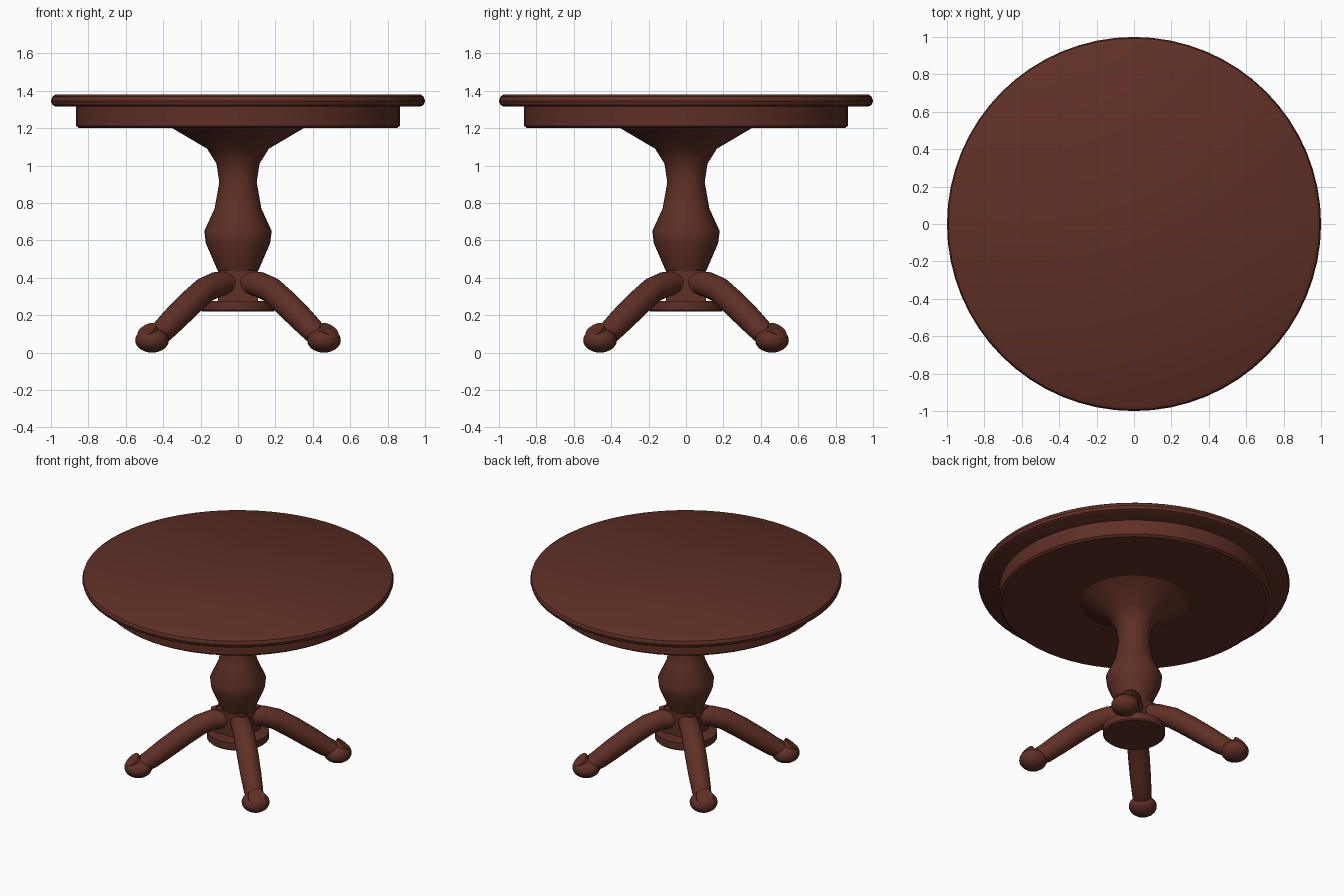
import bpy, math
from mathutils import Vector

cube = bpy.data.objects.get("Cube")
if cube:
    bpy.data.objects.remove(cube, do_unlink=True)

wood = bpy.data.materials.new("dark red wood")
wood.use_nodes = True
colour = (0.115, 0.029, 0.019, 1)
wood.diffuse_color = colour
wood.node_tree.nodes["Principled BSDF"].inputs["Base Color"].default_value = colour


def finish(obj, angle=35):
    obj.data.materials.clear()
    obj.data.materials.append(wood)
    bpy.ops.object.select_all(action="DESELECT")
    obj.select_set(True)
    bpy.context.view_layer.objects.active = obj
    bpy.ops.object.shade_smooth_by_angle(angle=math.radians(angle))


def skin(name, rings, angle=35):
    """Join equal rings of points into a closed, capped tube."""
    n = len(rings[0])
    verts = [p for ring in rings for p in ring]
    faces = [(k * n + i, k * n + (i + 1) % n, (k + 1) * n + (i + 1) % n, (k + 1) * n + i)
             for k in range(len(rings) - 1) for i in range(n)]
    faces += [tuple(reversed(range(n))), tuple(range(len(verts) - n, len(verts)))]
    mesh = bpy.data.meshes.new(name)
    mesh.from_pydata(verts, [], faces)
    obj = bpy.data.objects.new(name, mesh)
    bpy.context.collection.objects.link(obj)
    finish(obj, angle)


def lathe(name, profile, n, angle=35):
    """Turn a bottom-to-top (radius, height) profile about z."""
    turn = [math.tau * i / n for i in range(n)]
    skin(name, [[(r * math.cos(a), r * math.sin(a), z) for a in turn] for r, z in profile], angle)


# Top, apron and turned pedestal
lathe("table_top", [(0.975, 1.315), (0.993, 1.325), (1, 1.345), (0.993, 1.368), (0.975, 1.38)], 64)
lathe("apron", [(0.85, 1.2), (0.865, 1.212), (0.865, 1.32)], 64)
lathe("pedestal", [(0.105, 0.43), (0.172, 0.585), (0.18, 0.65), (0.125, 0.77), (0.1, 0.91),
                   (0.115, 1.01), (0.165, 1.09), (0.36, 1.205)], 32, 50)

# Square block that holds the legs, on a round base
bpy.ops.mesh.primitive_cube_add(size=1, location=(0, 0, 0.355))
block = bpy.context.object
block.name = "leg_block"
block.scale = (0.212, 0.212, 0.17)
finish(block)
lathe("base_disc", [(0.192, 0.22), (0.2, 0.228), (0.2, 0.275)], 32)

# Curved legs on the diagonals; each tip curls up out of a rounded foot
path = [(0.08, 0.372), (0.16, 0.365), (0.25, 0.335), (0.36, 0.265), (0.48, 0.18),
        (0.57, 0.115), (0.62, 0.09), (0.66, 0.088), (0.69, 0.123)]
radii = [0.065, 0.067, 0.069, 0.07, 0.068, 0.063, 0.058, 0.056, 0.056]
sides = 20
for side, label in enumerate(("back_left", "back_right", "front_right", "front_left")):
    a = math.pi / 4 + side * math.pi / 2
    out = Vector((math.cos(a), math.sin(a), 0))
    across = Vector((-math.sin(a), math.cos(a), 0))
    centres = [out * r + Vector((0, 0, z)) for r, z in path]
    rings = []
    for k, c in enumerate(centres):
        along = (centres[min(k + 1, len(centres) - 1)] - centres[max(k - 1, 0)]).normalized()
        up = along.cross(across)
        rings.append([c + radii[k] * (across * math.cos(t) + up * math.sin(t))
                      for t in (math.tau * i / sides for i in range(sides))])
    skin(label + "_leg", rings, 50)
    bpy.ops.mesh.primitive_uv_sphere_add(segments=24, ring_count=14, radius=1,
                                         location=out * 0.65 + Vector((0, 0, 0.066)))
    foot = bpy.context.object
    foot.name = label + "_foot"
    foot.scale = (0.09, 0.09, 0.066)
    finish(foot, 50)
